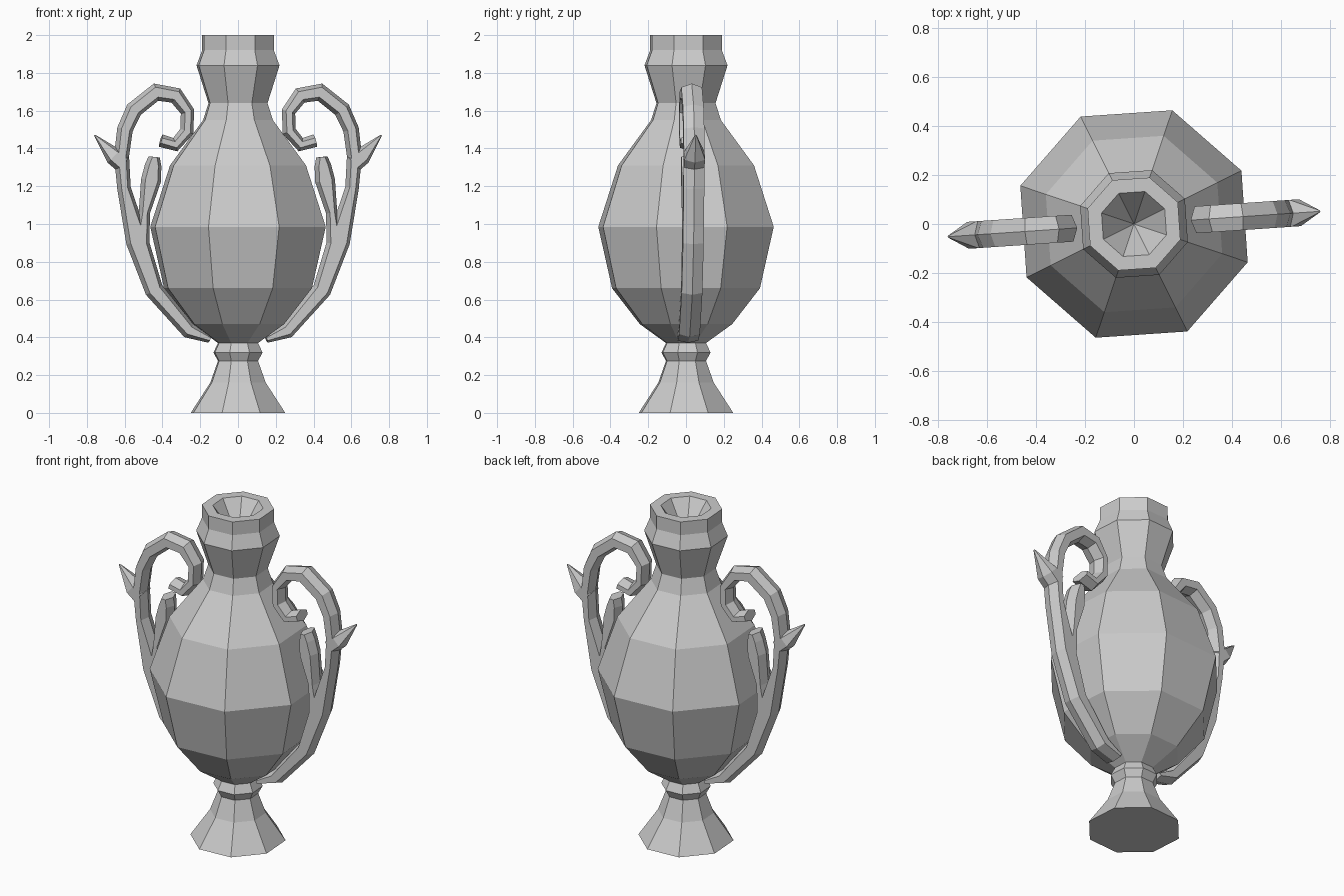
import bpy
import bmesh
from math import cos, sin, pi, radians
from mathutils import Matrix, Vector

cube = bpy.data.objects.get("Cube")
if cube:
    bpy.data.objects.remove(cube, do_unlink=True)

TURN = radians(3.9)   # the whole vase is turned slightly about z
SIDES = 8

stone = bpy.data.materials.new("grey_stone")
stone.use_nodes = True
GREY = (0.6, 0.6, 0.6, 1)
stone.diffuse_color = GREY
stone.node_tree.nodes["Principled BSDF"].inputs["Base Color"].default_value = GREY


def finish(name, bm):
    """Turn a bmesh into a flat shaded object."""
    bmesh.ops.recalc_face_normals(bm, faces=bm.faces)
    mesh = bpy.data.meshes.new(name)
    bm.to_mesh(mesh)
    bm.free()
    mesh.materials.append(stone)
    obj = bpy.data.objects.new(name, mesh)
    bpy.context.collection.objects.link(obj)
    return obj


def bridge(bm, rings):
    """Join successive rings of vertices with quads."""
    for a, b in zip(rings, rings[1:]):
        n = len(a)
        for i in range(n):
            j = (i + 1) % n
            bm.faces.new((a[i], a[j], b[j], b[i]))


def lathe(name, profile, tip_z):
    """Eight sided turned body, closed below, with a conical well in the top."""
    bm = bmesh.new()
    rings = []
    for r, z in profile:
        angles = [TURN + (i + 0.5) * 2 * pi / SIDES for i in range(SIDES)]
        rings.append([bm.verts.new((r * cos(a), r * sin(a), z)) for a in angles])
    bridge(bm, rings)
    bm.faces.new(rings[0])
    tip = bm.verts.new((0, 0, tip_z))
    top = rings[-1]
    for i in range(SIDES):
        bm.faces.new((top[i], top[(i + 1) % SIDES], tip))
    return finish(name, bm)


def sweep(bm, path, depth=0.055, ridge=0.02):
    """Hexagonal bar, ridged inside and outside, along (x, z, half width) points."""
    pts = [Vector((x, z)) for x, z, w in path]
    rings = []
    for i, (x, z, w) in enumerate(path):
        before = pts[i] - pts[i - 1] if i else pts[1] - pts[0]
        after = pts[i + 1] - pts[i] if i + 1 < len(pts) else before
        tangent = (before.normalized() + after.normalized()).normalized()
        side = Vector((tangent.y, -tangent.x))
        flat = max(w - ridge, w * 0.4)
        d = depth if w > 0.01 else 0.004
        section = [(w, 0), (flat, d), (-flat, d), (-w, 0), (-flat, -d), (flat, -d)]
        rings.append([bm.verts.new((x + side.x * s, y, z + side.y * s))
                      for s, y in section])
    bridge(bm, rings)
    bm.faces.new(rings[0])
    bm.faces.new(rings[-1])


# Foot, collar, belly, neck and rim in one profile (radius, height)
lathe("vase_body", [
    (0.264, 0), (0.155, 0.16), (0.112, 0.275), (0.137, 0.32), (0.112, 0.37),
    (0.258, 0.47), (0.413, 0.66), (0.49, 0.985), (0.38, 1.31), (0.195, 1.55),
    (0.165, 1.64), (0.232, 1.84), (0.2, 1.92), (0.2, 2.0), (0.14, 2.0),
], 1.8)

# Handle parts as (distance from axis, height, half width)
STEM = [
    (0.15, 0.39, 0.02), (0.26, 0.435, 0.042), (0.445, 0.65, 0.05),
    (0.535, 0.91, 0.06), (0.605, 1.19, 0.036), (0.618, 1.36, 0.04),
    (0.6, 1.5, 0.042), (0.552, 1.605, 0.045), (0.435, 1.698, 0.047),
    (0.33, 1.68, 0.044), (0.268, 1.595, 0.037), (0.272, 1.49, 0.037),
    (0.333, 1.42, 0.037), (0.41, 1.442, 0.034),
]
LEAF = [(0.515, 0.87, 0.045), (0.497, 1.06, 0.03), (0.462, 1.23, 0.053),
        (0.45, 1.31, 0.044), (0.445, 1.355, 0.03)]
THORN = [(0.61, 1.32, 0.05), (0.66, 1.36, 0.048), (0.76, 1.47, 0.004)]

for name, angle in (("left_handle", TURN), ("right_handle", TURN + pi)):
    bm = bmesh.new()
    for path in (STEM, LEAF, THORN):
        sweep(bm, path)
    bm.transform(Matrix.Rotation(angle, 4, "Z"))
    finish(name, bm)
